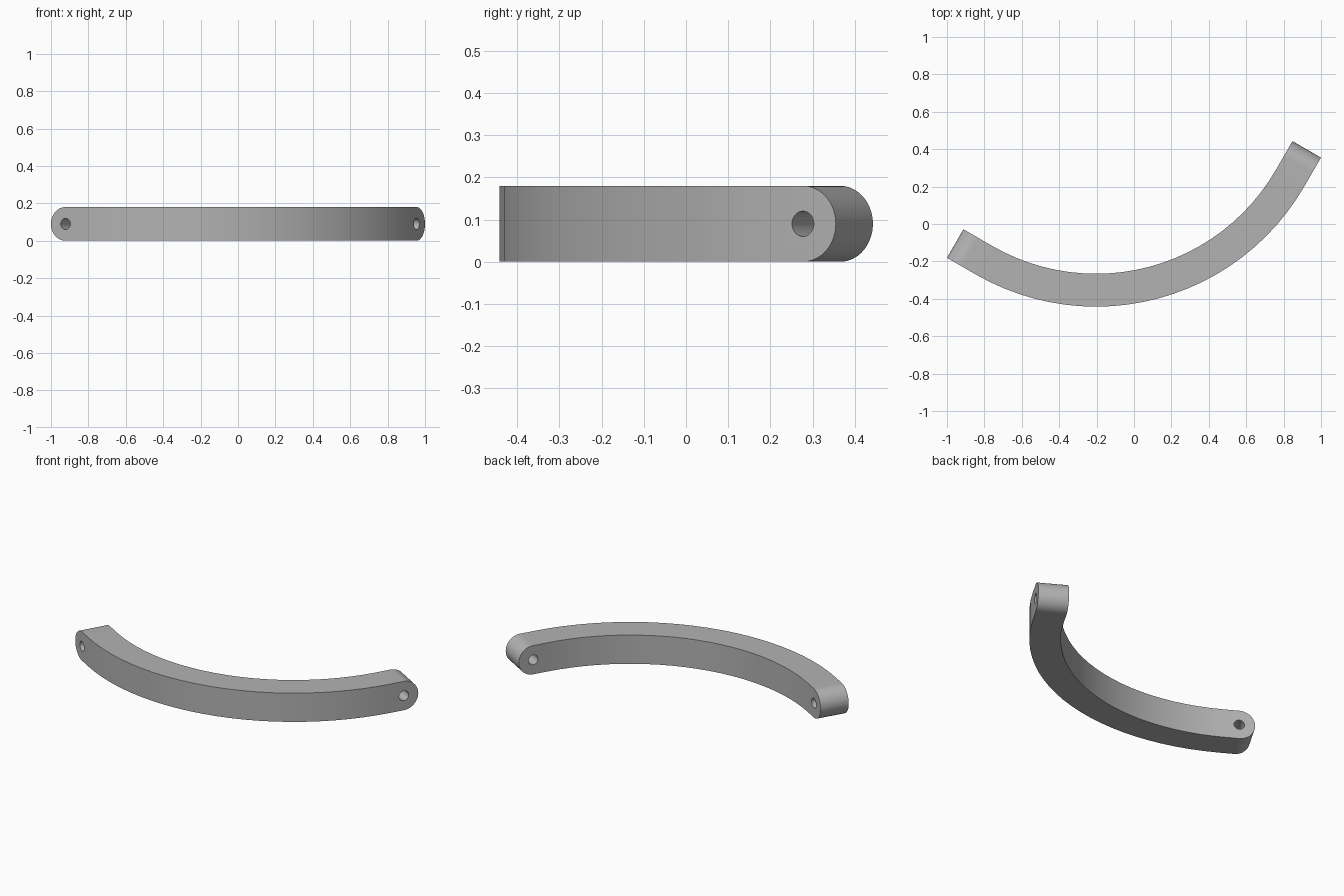
import bpy, bmesh
from math import sin, cos, radians
from mathutils import Vector, Matrix

if "Cube" in bpy.data.objects:
    bpy.data.objects.remove(bpy.data.objects["Cube"], do_unlink=True)

RADIUS = 1.286      # outer bend radius
STRAIGHT = 0.178    # straight length at each end
THICK = 0.176
HEIGHT = 0.18
HOLE = 0.03
START, END = radians(-30), radians(60)
SEGMENTS = 24
CENTRE = Vector((-0.203, RADIUS - 0.442, 0))

grey = bpy.data.materials.new("grey")
grey.use_nodes = True
colour = (0.45, 0.45, 0.45, 1)
grey.diffuse_color = colour
grey.node_tree.nodes["Principled BSDF"].inputs["Base Color"].default_value = colour


def outward(a):
    return Vector((sin(a), -cos(a), 0))


def along(a):
    return Vector((cos(a), sin(a), 0))


def link(name, bm):
    mesh = bpy.data.meshes.new(name)
    bm.to_mesh(mesh)
    bm.free()
    mesh.materials.append(grey)
    obj = bpy.data.objects.new(name, mesh)
    bpy.context.collection.objects.link(obj)
    return obj


# Stations along the bar: straight end, arc, straight end
angles = [START + (END - START) * i / SEGMENTS for i in range(SEGMENTS + 1)]
stations = [(START, -STRAIGHT)] + [(a, 0) for a in angles] + [(END, STRAIGHT)]

# Curved bar with a rectangular section
bm = bmesh.new()
rings = []
for a, s in stations:
    base = CENTRE + along(a) * s
    rings.append([bm.verts.new(base + outward(a) * r + Vector((0, 0, z)))
                  for r, z in ((RADIUS, 0), (RADIUS, HEIGHT),
                               (RADIUS - THICK, HEIGHT), (RADIUS - THICK, 0))])
for one, two in zip(rings, rings[1:]):
    for i in range(4):
        j = (i + 1) % 4
        bm.faces.new((one[i], two[i], two[j], one[j]))
bm.faces.new(rings[0])
bm.faces.new(rings[-1])
bmesh.ops.recalc_face_normals(bm, faces=bm.faces)

# Round the ends
end_edges = [bm.edges.get((ring[i], ring[j]))
             for ring in (rings[0], rings[-1]) for i, j in ((1, 2), (3, 0))]
bmesh.ops.bevel(bm, geom=end_edges, offset=HEIGHT / 2 - 0.0002, segments=16,
                profile=0.5, affect='EDGES')
bar = link("curved_bar", bm)

# Pin holes through both ends
bpy.context.view_layer.objects.active = bar
bar.select_set(True)
for name, a, side in (("right_hole", START, -1), ("left_hole", END, 1)):
    pos = (CENTRE + along(a) * side * (STRAIGHT - HEIGHT / 2)
           + outward(a) * (RADIUS - THICK / 2) + Vector((0, 0, HEIGHT / 2)))
    turn = outward(a).to_track_quat('Z', 'Y').to_matrix().to_4x4()
    bm = bmesh.new()
    bmesh.ops.create_cone(bm, cap_ends=True, segments=32, radius1=HOLE, radius2=HOLE,
                          depth=THICK * 2, matrix=Matrix.Translation(pos) @ turn)
    cutter = link(name, bm)
    cutter.hide_render = True
    mod = bar.modifiers.new(name, 'BOOLEAN')
    mod.operation = 'DIFFERENCE'
    mod.solver = 'EXACT'
    mod.object = cutter
    bpy.ops.object.modifier_apply(modifier=mod.name)
    bpy.data.objects.remove(cutter, do_unlink=True)

bpy.ops.object.shade_smooth_by_angle(angle=radians(30))
